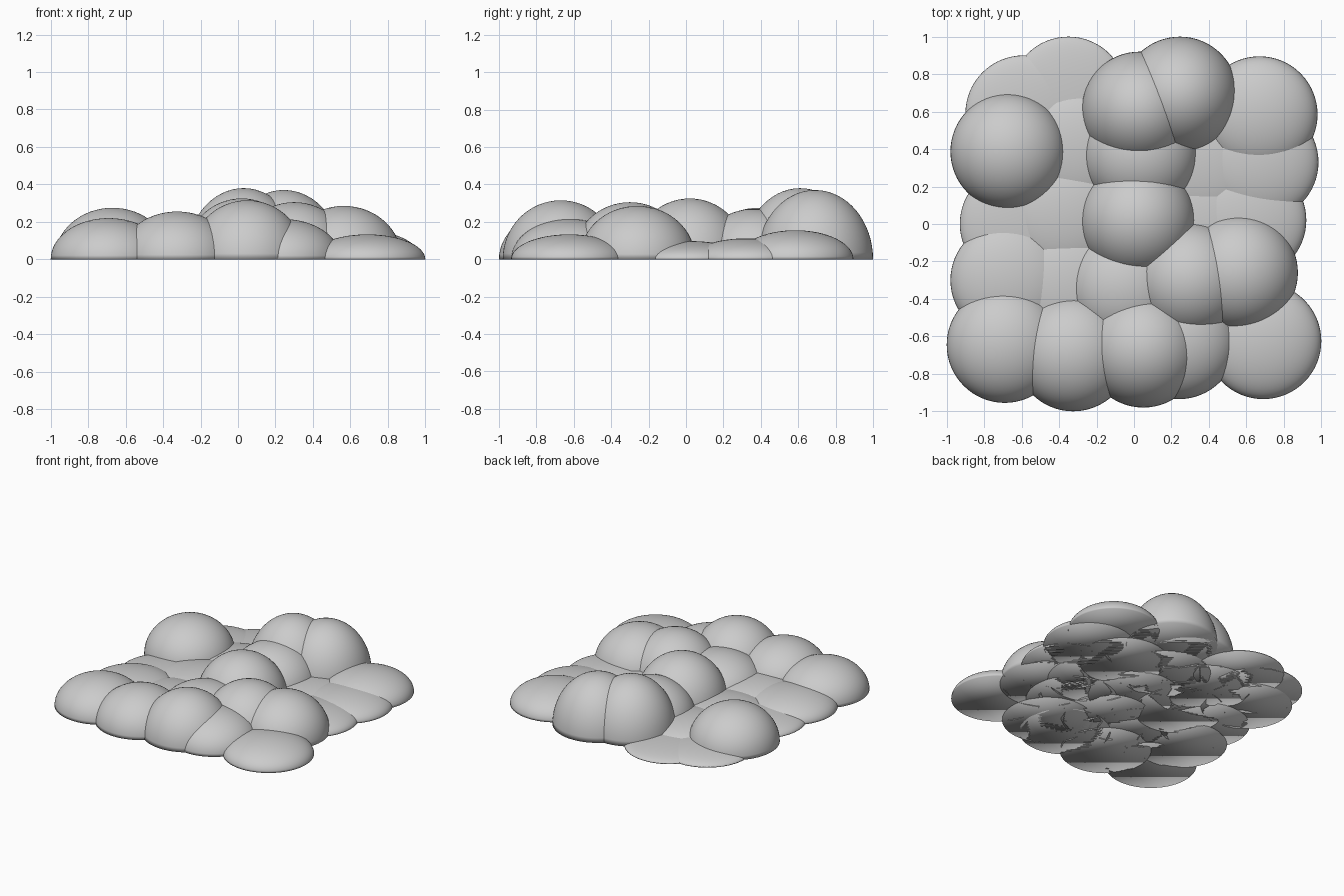
import bpy, bmesh

if "Cube" in bpy.data.objects:
    bpy.data.objects.remove(bpy.data.objects["Cube"])

RADIUS = 0.31

# Rows from front to back: (x, y, height) of each mound
ROWS = [
    [(-0.69, -0.645, 0.22), (-0.325, -0.69, 0.255), (0.05, -0.67, 0.315), (0.24, -0.625, 0.215), (0.69, -0.625, 0.133)],
    [(-0.67, -0.30, 0.125), (-0.35, -0.33, 0.112), (-0.04, -0.34, 0.22), (0.30, -0.30, 0.305), (0.565, -0.26, 0.285)],
    [(-0.62, 0.0, 0.075), (-0.36, 0.05, 0.105), (0.02, 0.02, 0.325), (0.36, 0.0, 0.085), (0.61, 0.02, 0.097)],
    [(-0.67, 0.387, 0.275), (-0.30, 0.40, 0.10), (0.035, 0.37, 0.27), (0.37, 0.32, 0.09), (0.675, 0.33, 0.112)],
    [(-0.59, 0.59, 0.06), (-0.35, 0.69, 0.05), (0.03, 0.61, 0.38), (0.245, 0.69, 0.37), (0.67, 0.585, 0.155)],
]


def mound(name, x, y, height):
    """Half ellipsoid with a flat, closed base on the ground."""
    bm = bmesh.new()
    bmesh.ops.create_uvsphere(bm, u_segments=64, v_segments=32, radius=1)
    bmesh.ops.bisect_plane(bm, geom=bm.verts[:] + bm.edges[:] + bm.faces[:], dist=1e-4,
                           plane_co=(0, 0, 0), plane_no=(0, 0, -1), clear_outer=True)
    rim = [e for e in bm.edges if e.is_boundary]
    bmesh.ops.edgeloop_fill(bm, edges=rim)
    bmesh.ops.scale(bm, vec=(RADIUS, RADIUS, height), verts=bm.verts)
    bmesh.ops.recalc_face_normals(bm, faces=bm.faces)
    for f in bm.faces:
        f.smooth = True
    mesh = bpy.data.meshes.new(name)
    bm.to_mesh(mesh)
    bm.free()
    ob = bpy.data.objects.new(name, mesh)
    ob.location = (x, y, 0)
    bpy.context.collection.objects.link(ob)


# Jittered 5 x 5 field of mounds
for r, row in enumerate(ROWS):
    for c, (x, y, h) in enumerate(row):
        mound(f"mound_row{r + 1}_{c + 1}", x, y, h)
